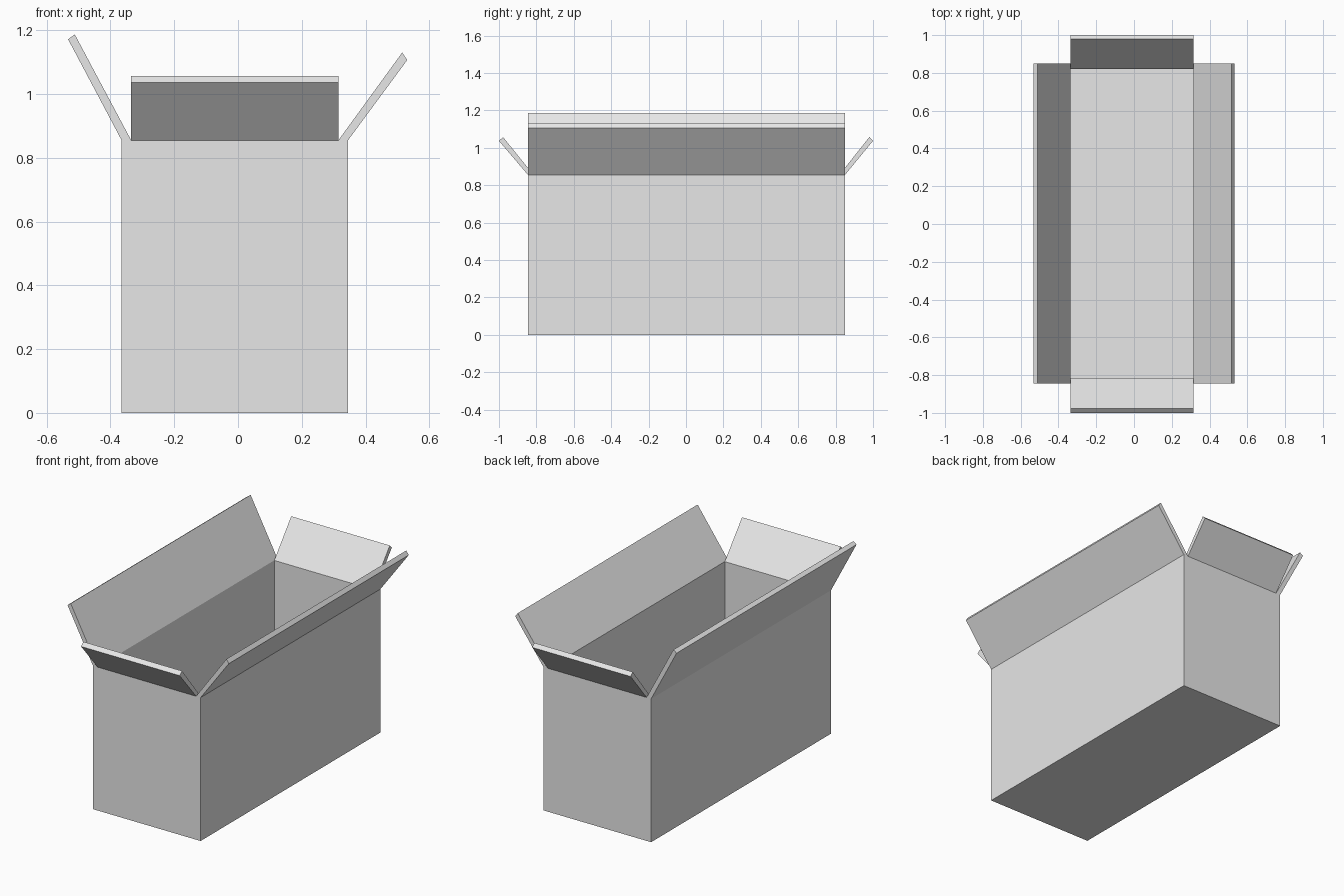
import bpy
import bmesh
from mathutils import Vector

cube = bpy.data.objects.get("Cube")
if cube:
    bpy.data.objects.remove(cube, do_unlink=True)

# Single plain card colour
card = bpy.data.materials.new("plain_card")
card.use_nodes = True
colour = (0.8, 0.8, 0.8, 1)
card.diffuse_color = colour
card.node_tree.nodes["Principled BSDF"].inputs["Base Color"].default_value = colour

X0, X1, Y0, Y1, TOP, T = -0.365, 0.345, -0.845, 0.85, 0.855, 0.03


def finish(name, bm):
    bmesh.ops.recalc_face_normals(bm, faces=bm.faces)
    mesh = bpy.data.meshes.new(name)
    bm.to_mesh(mesh)
    bm.free()
    mesh.materials.append(card)
    obj = bpy.data.objects.new(name, mesh)
    bpy.context.collection.objects.link(obj)
    return obj


def flap(name, profile, start, end, along_y):
    """Extrude an (outward axis, z) profile along the hinge."""
    bm = bmesh.new()
    verts = [bm.verts.new((a, start, z) if along_y else (start, a, z)) for a, z in profile]
    face = bm.faces.new(verts)
    grown = bmesh.ops.extrude_face_region(bm, geom=[face])["geom"]
    step = Vector((0, end - start, 0) if along_y else (end - start, 0, 0))
    bmesh.ops.translate(bm, vec=step, verts=[v for v in grown if isinstance(v, bmesh.types.BMVert)])
    return finish(name, bm)


# Open carton: solid block with its top inset and pushed down to the floor
bm = bmesh.new()
bmesh.ops.create_cube(bm, size=1)
bmesh.ops.scale(bm, vec=(X1 - X0, Y1 - Y0, TOP), verts=bm.verts)
bmesh.ops.translate(bm, vec=((X0 + X1) / 2, (Y0 + Y1) / 2, TOP / 2), verts=bm.verts)
top = max(bm.faces, key=lambda f: f.calc_center_median().z)
bmesh.ops.inset_region(bm, faces=[top], thickness=T, use_even_offset=True)
well = bmesh.ops.extrude_discrete_faces(bm, faces=[top])["faces"][0]
bmesh.ops.translate(bm, vec=(0, 0, T - TOP), verts=well.verts)
finish("carton_body", bm)

# Long side flaps, opened to different angles
flap("right_flap", [(X0, TOP), (X0 + T, TOP), (-0.512, 1.187), (-0.533, 1.172)], Y0, Y1, True)
flap("left_flap", [(X1, TOP), (X1 - T, TOP), (0.515, 1.13), (0.531, 1.107)], Y0, Y1, True)

# Short end flaps, fitted between the long ones
flap("front_flap", [(Y0, TOP), (Y0 + T, TOP), (-0.978, 1.057), (-1.0, 1.037)], X0 + T, X1 - T, False)
flap("back_flap", [(Y1, TOP), (Y1 - T, TOP), (0.98, 1.057), (1.0, 1.037)], X0 + T, X1 - T, False)
